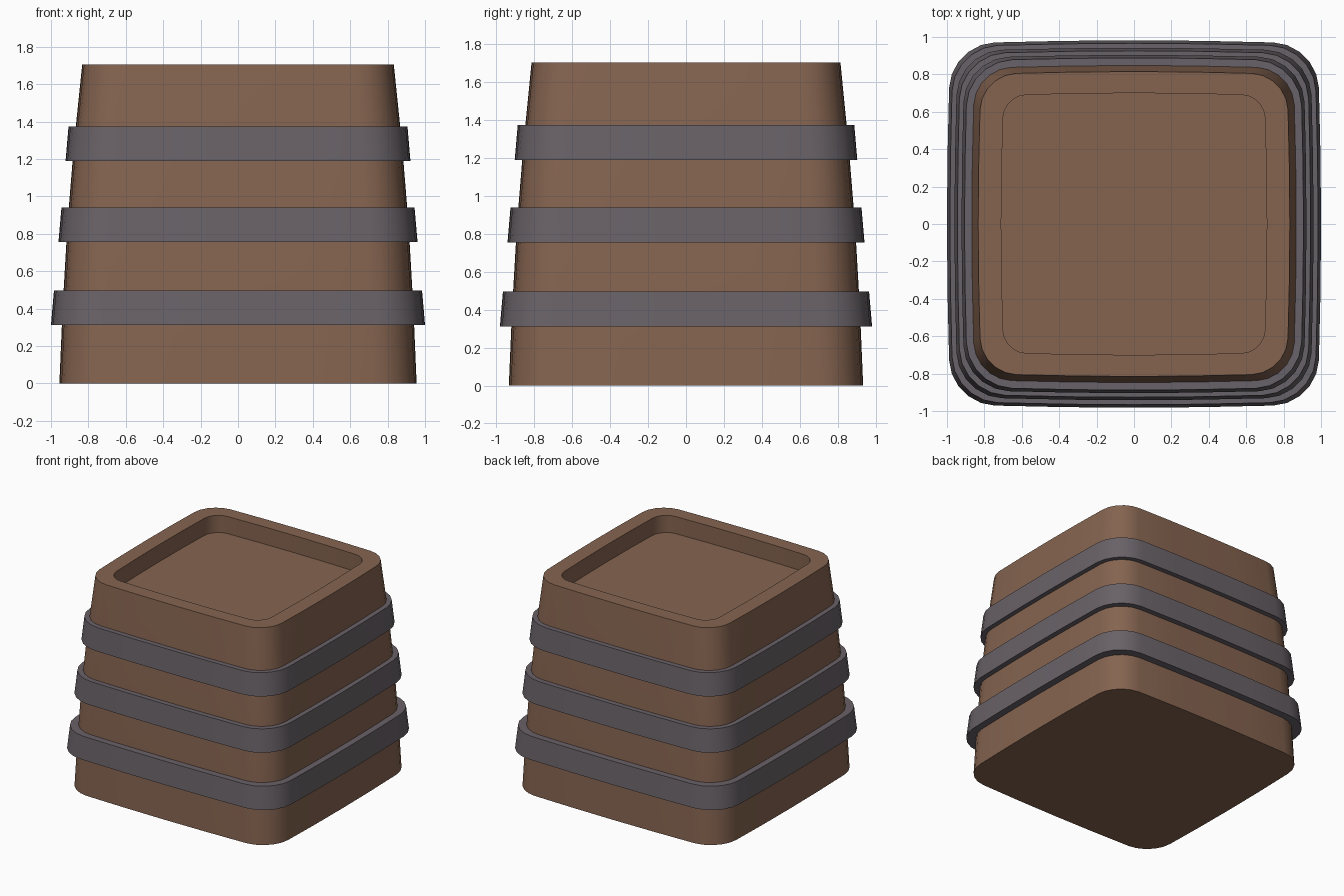
import bpy, bmesh, math

if "Cube" in bpy.data.objects:
    bpy.data.objects.remove(bpy.data.objects["Cube"])


def material(name, rgb):
    m = bpy.data.materials.new(name)
    m.diffuse_color = (*rgb, 1)
    m.use_nodes = True
    m.node_tree.nodes["Principled BSDF"].inputs["Base Color"].default_value = m.diffuse_color
    return m


WOOD = material("brown wood", (0.235, 0.127, 0.080))
METAL = material("grey metal", (0.141, 0.122, 0.138))


def outline(hx, hy, r, bulge=0.02, steps=5):
    """Rounded rectangle with gently bowed sides."""
    pts = []
    for q, (sx, sy) in enumerate(((1, 1), (-1, 1), (-1, -1), (1, -1))):
        for i in range(steps + 1):
            a = math.radians(90 * (q + i / steps))
            pts.append((sx * (hx - r) + r * math.cos(a), sy * (hy - r) + r * math.sin(a)))
        # extra points along the following side
        nx, ny = ((0, 1), (-1, 0), (0, -1), (1, 0))[q]
        for t in (0.5, 0, -0.5):
            if nx == 0:
                pts.append((ny * t * (hx - r), ny * hy))
            else:
                pts.append((nx * hx, -nx * t * (hy - r)))
    return [(x * (1 - bulge * (y / hy) ** 2), y * (1 - bulge * (x / hx) ** 2)) for x, y in pts]


def loft(name, rings, mat, closed=False):
    """Skin rings of (half x, half y, z, corner radius); cap the ends or join them."""
    bm = bmesh.new()
    loops = [[bm.verts.new((x, y, z)) for x, y in outline(hx, hy, r)] for hx, hy, z, r in rings]
    pairs = list(zip(loops, loops[1:]))
    if closed:
        pairs.append((loops[-1], loops[0]))
    else:
        bm.faces.new(loops[0][::-1])
        bm.faces.new(loops[-1])
    for lo, hi in pairs:
        n = len(lo)
        for i in range(n):
            j = (i + 1) % n
            bm.faces.new((lo[i], lo[j], hi[j], hi[i]))
    bmesh.ops.recalc_face_normals(bm, faces=bm.faces)
    me = bpy.data.meshes.new(name)
    bm.to_mesh(me)
    bm.free()
    me.materials.append(mat)
    ob = bpy.data.objects.new(name, me)
    bpy.context.collection.objects.link(ob)
    bpy.ops.object.select_all(action='DESELECT')
    bpy.context.view_layer.objects.active = ob
    ob.select_set(True)
    bpy.ops.object.shade_smooth_by_angle(angle=math.radians(35))
    return ob


# tapered tub with a rim and a shallow recess in the top
loft("tub_body", [
    (0.955, 0.935, 0.00, 0.22),
    (0.938, 0.918, 0.40, 0.22),
    (0.912, 0.892, 0.85, 0.21),
    (0.877, 0.857, 1.28, 0.20),
    (0.833, 0.815, 1.705, 0.19),
    (0.710, 0.700, 1.705, 0.12),
    (0.710, 0.700, 1.565, 0.12),
], WOOD)

# three hoops around the tub
for name, hx, z in (("lower_hoop", 1.0, 0.312), ("middle_hoop", 0.96, 0.755), ("upper_hoop", 0.922, 1.19)):
    top = z + 0.185
    loft(name, [
        (hx, hx - 0.018, z, 0.24),
        (hx - 0.016, hx - 0.034, top, 0.24),
        (hx - 0.09, hx - 0.108, top, 0.20),
        (hx - 0.08, hx - 0.098, z, 0.20),
    ], METAL, closed=True)
